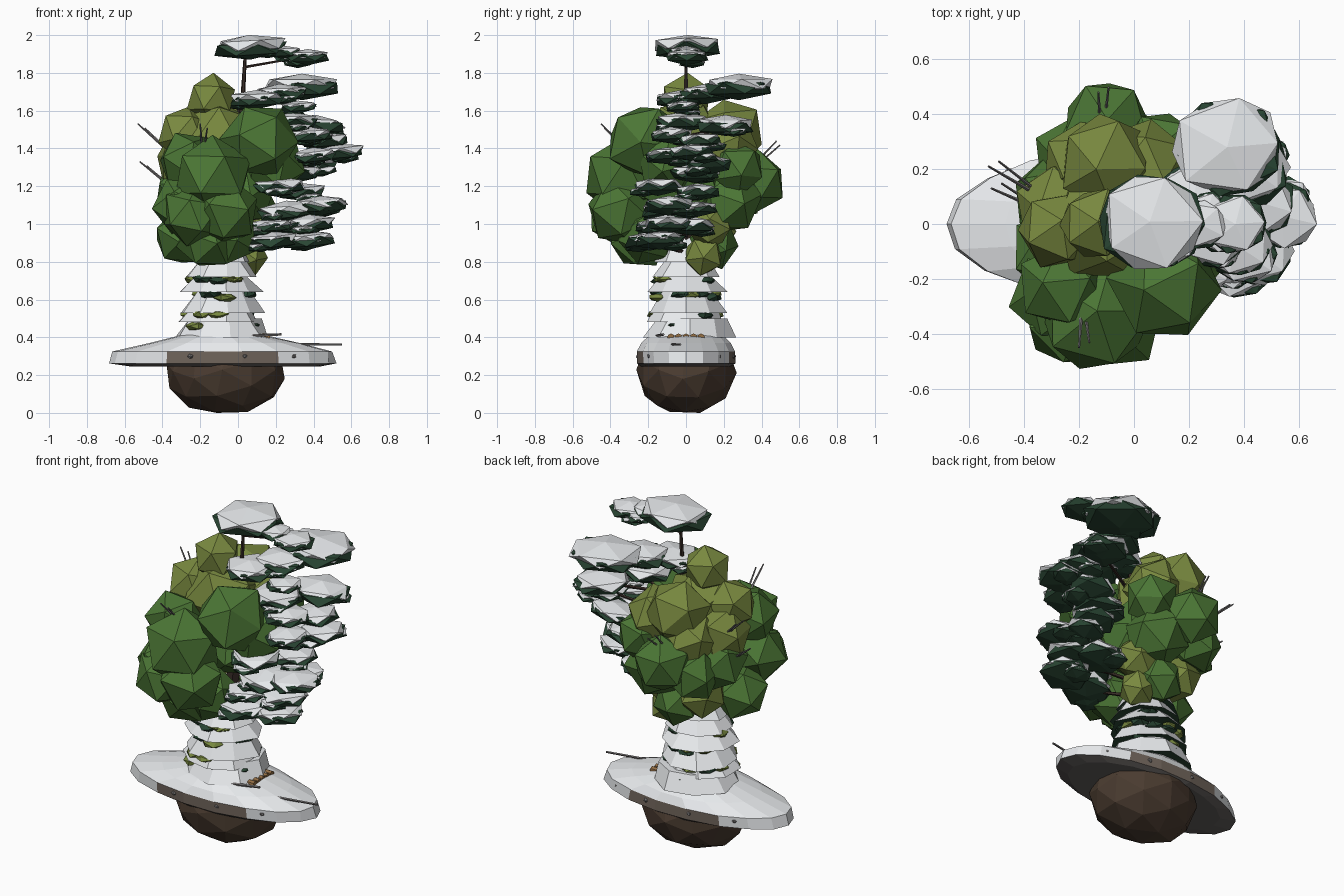
import bpy, bmesh, math, random
from mathutils import Matrix, Vector, Euler

if "Cube" in bpy.data.objects:
    bpy.data.objects.remove(bpy.data.objects["Cube"])
random.seed(7)

COLORS = dict(snow=(.8, .82, .84), leaf=(.07, .18, .035), lime=(.19, .25, .05), pine=(.022, .06, .033),
              soil=(.07, .045, .03), rim=(.17, .135, .11), twig=(.2, .19, .19), bark=(.04, .025, .02),
              log=(.3, .16, .06), under=(.12, .11, .105))
MATS = {}
for n, c in COLORS.items():
    MATS[n] = bpy.data.materials.new(n)
    MATS[n].diffuse_color = (*c, 1)


def finish(name, bm, *mats):
    me = bpy.data.meshes.new(name)
    bmesh.ops.recalc_face_normals(bm, faces=bm.faces)
    bm.to_mesh(me)
    bm.free()
    for m in mats:
        me.materials.append(MATS[m])
    ob = bpy.data.objects.new(name, me)
    bpy.context.collection.objects.link(ob)
    return ob


def blob(bm, c, r, mat=0, sub=1, jitter=.08, spin=True, tilt=0):
    """Low-poly lump: a jittered icosphere, squashed to radii r, then tilted."""
    rot = Euler([random.uniform(0, 6) if spin else 0 for _ in range(2)] + [random.uniform(0, 6)]).to_matrix()
    lean = Euler((tilt * .5, -tilt, 0)).to_matrix()
    vs = bmesh.ops.create_icosphere(bm, subdivisions=sub, radius=1)['verts']
    for v in vs:
        p = rot @ v.co * (1 + random.uniform(-jitter, jitter))
        v.co = Vector(c) + lean @ Vector((p.x * r[0], p.y * r[1], p.z * r[2]))
    for f in {f for v in vs for f in v.link_faces}:
        f.material_index = mat


def snowy_pad(bm, x, y, z, s, tilt):
    """Flat dark green lump with a snow lump resting on it."""
    blob(bm, (x, y, z - s * .04), (s, s * .93, s * .29), 1, spin=False, tilt=tilt)
    blob(bm, (x, y, z + s * .07), (s * .97, s * .9, s * .25), 0, spin=False, tilt=tilt)


def rod(bm, a, b, r1, r2, sides=5):
    a, b = Vector(a), Vector(b)
    m = Matrix.Translation((a + b) / 2) @ (b - a).to_track_quat('Z', 'Y').to_matrix().to_4x4()
    bmesh.ops.create_cone(bm, cap_ends=True, segments=sides, radius1=r1, radius2=r2,
                          depth=(b - a).length, matrix=m)


def rings(bm, levels, n, mat_fn, wobble=0):
    """Stack of elliptical rings (cx, cy, z, rx, ry), closed at both ends."""
    loops = []
    for cx, cy, z, rx, ry in levels:
        loops.append([])
        for i in range(n):
            a, w = 2 * math.pi * i / n, 1 + random.uniform(-wobble, wobble)
            loops[-1].append(bm.verts.new((cx + rx * w * math.cos(a), cy + ry * w * math.sin(a), z)))
    faces = [(0, bm.faces.new(loops[0])), (len(loops), bm.faces.new(loops[-1]))]
    for k in range(len(loops) - 1):
        for i in range(n):
            j = (i + 1) % n
            faces.append((k + 1, bm.faces.new((loops[k][i], loops[k][j], loops[k + 1][j], loops[k + 1][i]))))
    for k, f in faces:
        f.material_index = mat_fn(k, f.calc_center_median())


# Root ball of soil, resting on the ground plane
bm = bmesh.new()
blob(bm, (-.065, 0, .235), (.32, .265, .236), sub=2, jitter=.025)
bmesh.ops.translate(bm, verts=bm.verts, vec=(0, 0, -min(v.co.z for v in bm.verts)))
finish("soil_ball", bm, 'soil')

# Snow-covered oval ground with a bare rim along the long sides
bm = bmesh.new()
rings(bm, [(-.07, 0, .245, .5, .24), (-.08, 0, .262, .6, .262), (-.08, 0, .325, .585, .265),
           (-.07, 0, .37, .40, .24), (-.08, 0, .40, .27, .21), (-.08, 0, .42, .2, .17)], 18,
      lambda k, c: 1 if k == 2 and abs(c.x + .08) < .36 else 2 if k < 2 else 0, .015)
finish("snow_ground", bm, 'snow', 'rim', 'under')

# Lower snowy skirts of the conifer, dark underneath: base z, height, base and top radius
bm = bmesh.new()
for z, h, r0, r1 in [(.40, .1, .25, .19), (.48, .08, .215, .16), (.53, .12, .22, .13),
                     (.64, .1, .22, .125), (.72, .1, .19, .11), (.8, .15, .165, .08)]:
    ox, oy = -.095 + random.uniform(-.01, .01), .02 * (z < .45)
    rings(bm, [(ox, oy, z + .005, r0 * .7, r0 * .66), (ox, oy, z, r0, r0 * .95),
               (ox + .01, oy, z + h, r1, r1)], 9, lambda k, c: 1 if k < 2 else 0, .09)
finish("snow_skirts", bm, 'snow', 'pine')

# Small leaf tufts poking out between the skirts
bm = bmesh.new()
for i in range(30):
    z = random.choice((.46, .52, .61, .63, .7, .71))
    a, r = random.uniform(0, 6.28), .235 - .14 * z
    blob(bm, (-.1 + r * math.cos(a), r * .95 * math.sin(a), z), (.06, .06, .025), i % 2, jitter=.15)
finish("skirt_tufts", bm, 'pine', 'lime')

# Leafy crown: centre and radius of each clump
bm = bmesh.new()
leaf = [(-.14, -.33, 1.25, .22), (-.28, -.27, 1.1, .17), (.12, -.22, 1.44, .21), (.18, -.1, 1.32, .18),
        (-.17, -.25, .92, .17), (-.29, -.1, .93, .16), (-.04, -.2, .94, .16), (-.07, -.34, 1.06, .19),
        (-.1, .37, 1.22, .17), (.02, .22, 1.12, .19), (-.26, -.22, 1.33, .17), (-.28, .1, 1.18, .17),
        (-.05, .14, .9, .14), (0, 0, 1.2, .23), (-.24, -.36, 1.05, .17), (.1, .27, 1.3, .15),
        (-.22, .25, 1.15, .16)]
lime = [(-.14, 0, 1.66, .14), (-.28, -.02, 1.48, .15), (-.1, .23, 1.48, .19), (-.28, .06, 1.34, .17),
        (-.18, .22, 1.34, .16), (.04, .22, 1.42, .17), (.05, .09, .83, .11), (-.2, .13, .97, .14),
        (.08, .12, 1.0, .13), (-.1, 0, 1.45, .22)]
for mat, group in enumerate((leaf, lime)):
    for x, y, z, r in group:
        blob(bm, (x, y, z), (r, r, r), mat, jitter=.06)
finish("leafy_crown", bm, 'leaf', 'lime')

# Conifer foliage pads: centre and radius, each with a stray sprig
bm = bmesh.new()
pads = [(.06, .01, 1.935, .2), (.24, 0, 1.91, .1), (.37, 0, 1.885, .12), (.34, .28, 1.725, .21),
        (.22, .1, 1.69, .15), (.1, -.03, 1.66, .15), (.32, -.02, 1.62, .1), (.41, .21, 1.52, .165),
        (.28, -.02, 1.54, .15), (.38, -.08, 1.47, .13), (.46, .08, 1.44, .13), (.54, .03, 1.38, .135),
        (.4, -.1, 1.36, .13), (.4, .12, 1.31, .14), (.3, .05, 1.27, .15), (.22, -.15, 1.2, .145),
        (.34, .06, 1.17, .13), (.44, -.09, 1.1, .15), (.26, -.1, 1.07, .16), (.4, .06, 1.08, .12),
        (.25, .02, .99, .15), (.38, -.1, 1.0, .14), (.37, -.14, .915, .15), (.18, -.19, .91, .15),
        (.17, -.16, .99, .12)]
for x, y, z, s in pads:
    s, tilt = s * 1.06, random.uniform(-.05, .16) * (.4 if z > 1.6 else 1)
    snowy_pad(bm, x, y, z, s, tilt)
    a = random.uniform(0, 6.28)
    snowy_pad(bm, x + s * .5 * math.cos(a), y + s * .5 * math.sin(a), z - .03, .085, tilt)
finish("conifer_pads", bm, 'snow', 'pine')

# Conifer trunk and side branches
bm = bmesh.new()
rod(bm, (-.08, 0, .4), (.02, 0, 1.6), .06, .018, 6)
rod(bm, (.02, 0, 1.58), (.04, 0, 1.92), .014, .008, 6)
rod(bm, (.035, 0, 1.83), (.32, 0, 1.88), .008, .005)
for x, y, z, s in pads[3::2]:
    rod(bm, (0, 0, z - .06), (x, y, z - .01), .013, .006)
finish("conifer_trunk", bm, 'bark')

# Bare twigs sticking out of the crown, in forked pairs
bm = bmesh.new()
for a, b in [((-.34, .1, 1.36), (-.53, .21, 1.53)), ((-.36, .06, 1.2), (-.52, .13, 1.33)),
             ((-.19, -.3, 1.38), (-.2, -.45, 1.53)), ((-.12, .32, 1.27), (-.13, .48, 1.44))]:
    d = Vector((.025, .012, -.015))
    rod(bm, a, b, .008, .004)
    rod(bm, Vector(a) + d * .3, Vector(b) + d * 1.5, .007, .004)
finish("crown_twigs", bm, 'twig')

# Poles on the snow and pebbles in the rim
bm = bmesh.new()
rod(bm, (.2, -.1, .362), (.55, -.03, .362), .008, .006)
rod(bm, (0, -.17, .405), (.23, -.12, .415), .009, .007)
for i in range(12):
    a = 2 * math.pi * (i + .4) / 12
    blob(bm, (-.08 + .56 * math.cos(a), .255 * math.sin(a), .3), (.017, .017, .014))
finish("poles_and_pebbles", bm, 'twig')

# Pile of short logs, half sunk in the snow
bm = bmesh.new()
for i in range(5):
    y = -.08 + .04 * i
    rod(bm, (.03, y, .4), (.17, y, .4), .02, .02, 7)
finish("log_pile", bm, 'log')

for m in bpy.data.materials:
    if m.users and not m.is_grease_pencil:
        m.use_nodes = True
        m.node_tree.nodes["Principled BSDF"].inputs["Base Color"].default_value = m.diffuse_color
